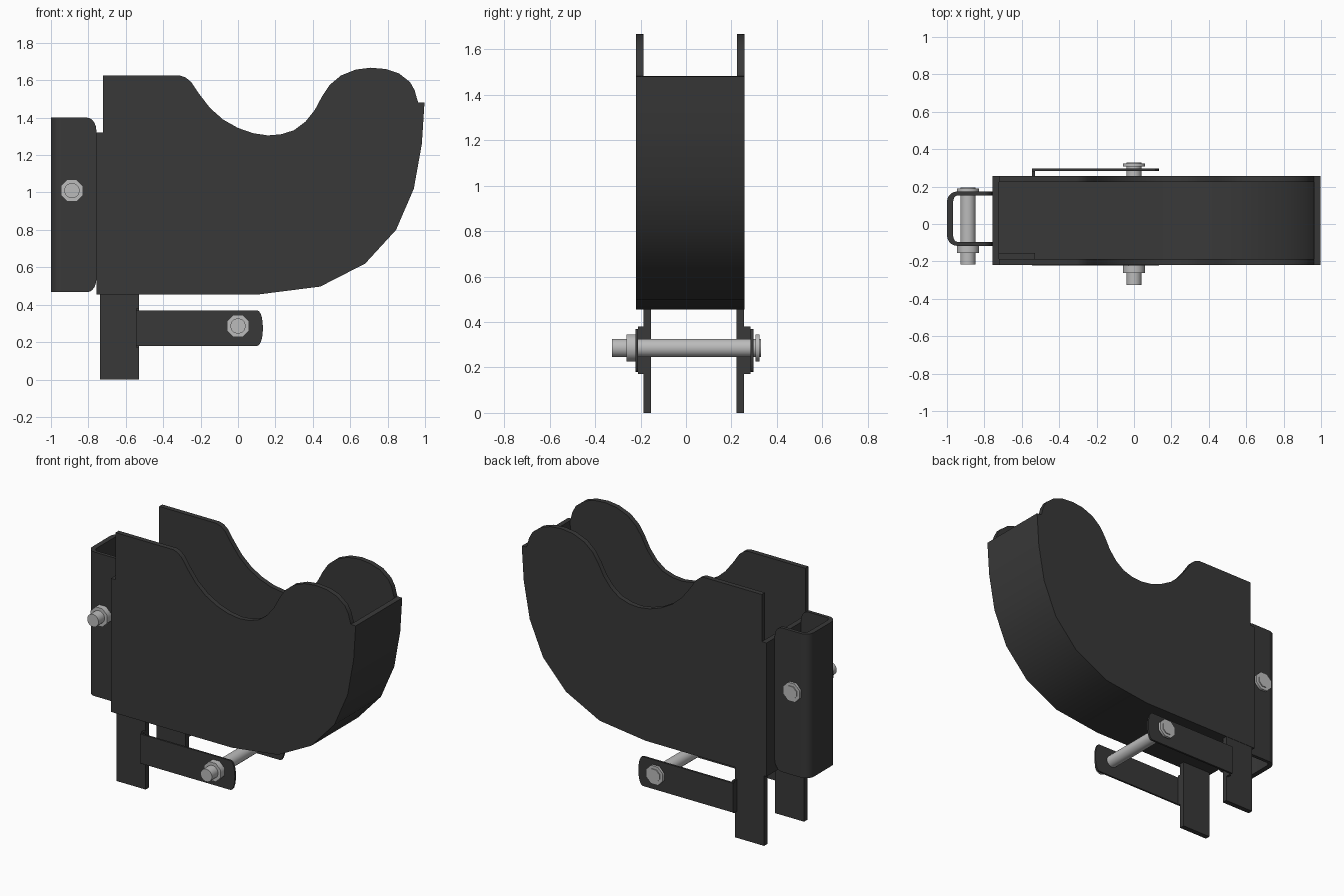
import bpy, bmesh, math
from mathutils import Vector

if "Cube" in bpy.data.objects:
    bpy.data.objects.remove(bpy.data.objects["Cube"])


def material(name, v):
    m = bpy.data.materials.new(name)
    m.diffuse_color = (v, v, v, 1)
    m.use_nodes = True
    m.node_tree.nodes["Principled BSDF"].inputs["Base Color"].default_value = m.diffuse_color
    return m


DARK = material("dark_steel", 0.04)
ZINC = material("zinc", 0.5)


def extrude(name, pts, a, b, axis='y', mat=DARK, angle=30):
    """Prism from a 2D outline: (x, z) swept along y, or (x, y) swept along z."""
    bm = bmesh.new()
    vs = [bm.verts.new((p[0], a, p[1]) if axis == 'y' else (p[0], p[1], a)) for p in pts]
    f = bm.faces.new(vs)
    new = bmesh.ops.extrude_face_region(bm, geom=[f])['geom']
    shift = Vector((0, b - a, 0)) if axis == 'y' else Vector((0, 0, b - a))
    bmesh.ops.translate(bm, vec=shift, verts=[v for v in new if isinstance(v, bmesh.types.BMVert)])
    bmesh.ops.recalc_face_normals(bm, faces=bm.faces)
    me = bpy.data.meshes.new(name)
    bm.to_mesh(me)
    bm.free()
    me.materials.append(mat)
    ob = bpy.data.objects.new(name, me)
    bpy.context.collection.objects.link(ob)
    bpy.ops.object.select_all(action='DESELECT')
    ob.select_set(True)
    bpy.context.view_layer.objects.active = ob
    bpy.ops.object.shade_smooth_by_angle(angle=math.radians(angle))
    return ob


def rect(x0, x1, z0, z1):
    return [(x0, z0), (x1, z0), (x1, z1), (x0, z1)]


def arc(cx, cz, rx, rz, a0, a1, n=5):
    return [(cx + rx * math.cos(math.radians(a0 + (a1 - a0) * i / n)),
             cz + rz * math.sin(math.radians(a0 + (a1 - a0) * i / n))) for i in range(n + 1)]


def round_right(x0, x1, z0, z1, rx, rz):
    """Rectangle with its two right-hand corners rounded."""
    return ([(x0, z1), (x0, z0)] + arc(x1 - rx, z0 + rz, rx, rz, -90, 0)
            + arc(x1 - rx, z1 - rz, rx, rz, 0, 90))


def inset(path, t):
    """Offset an open path to its left with mitred corners."""
    p = [Vector(q) for q in path]
    out = []
    for i, q in enumerate(p):
        d = [(p[j + 1] - p[j]).normalized() for j in (i - 1, i) if 0 <= j < len(p) - 1]
        n = [Vector((-e.y, e.x)) for e in d]
        m = sum(n, Vector((0, 0))).normalized()
        out.append(tuple(q + m * t / m.dot(n[0])))
    return out


# Wrap plate: rear wall, floor and curved nose
outer = [(-0.757, 1.32), (-0.757, 0.455), (0.11, 0.455), (0.44, 0.497), (0.68, 0.62),
         (0.845, 0.80), (0.94, 1.02), (0.983, 1.26), (0.997, 1.48)]
inner = inset(outer, 0.034)
extrude("wrap_plate", outer + inner[::-1], -0.22, 0.257)

# Two side plates with the saddle cut-out
saddle = [(0.957, 1.50), (0.945, 1.545), (0.92, 1.59), (0.86, 1.637), (0.79, 1.66), (0.71, 1.667),
          (0.63, 1.657), (0.55, 1.625), (0.49, 1.575), (0.45, 1.515), (0.41, 1.44),
          (0.36, 1.378), (0.30, 1.333), (0.23, 1.311), (0.16, 1.305), (0.08, 1.317),
          (0.0, 1.345), (-0.08, 1.39), (-0.15, 1.452), (-0.21, 1.53), (-0.25, 1.59),
          (-0.28, 1.615), (-0.31, 1.625), (-0.723, 1.625)]
for side, y0, y1 in (("front", -0.22, -0.188), ("back", 0.225, 0.257)):
    extrude(side + "_side_plate", inner + saddle, y0, y1)

# Legs, bent tabs and thin arms
for side, leg, tab, arm in (("front", (-0.188, -0.155), (-0.211, -0.188), (-0.223, -0.211)),
                            ("back", (0.222, 0.255), (0.255, 0.284), (0.284, 0.297))):
    extrude(side + "_leg", rect(-0.738, -0.53, 0, 0.52 if side == "front" else 0.456), *leg)
    extrude(side + "_arm_tab", rect(-0.545, -0.53, 0.172, 0.38), *tab)
    extrude(side + "_arm", round_right(-0.545, 0.133, 0.18, 0.37, 0.03, 0.09), *arm)

# Rear U channel: rounded web plus two flanges with rounded corners
web = arc(-0.945, -0.06, 0.055, 0.057, 270, 180) + arc(-0.945, 0.117, 0.055, 0.057, 180, 90)
web_in = arc(-0.945, 0.117, 0.022, 0.035, 90, 180) + arc(-0.945, -0.06, 0.022, 0.035, 180, 270)
extrude("channel_web", web + web_in, 0.467, 1.4, axis='z')
for side, y0, y1 in (("front", -0.117, -0.095), ("back", 0.152, 0.174)):
    extrude(side + "_channel_flange", round_right(-0.945, -0.757, 0.467, 1.4, 0.05, 0.07), y0, y1)


def disc(name, x, z, r, y0, y1, n=8):
    pts = [(x + r * math.cos((i + .5) * math.tau / n), z + r * math.sin((i + .5) * math.tau / n))
           for i in range(n)]
    extrude(name, pts, y0, y1, mat=ZINC, angle=50)


def bolt(name, x, z, tip, nut, head):
    disc(name + "_shaft", x, z, 0.041, tip, head[0] + 0.003, 16)
    disc(name + "_nut", x, z, 0.064, *nut)
    disc(name + "_head_washer", x, z, 0.064, *head)
    disc(name + "_head", x, z, 0.043, head[1] - 0.002, head[1] + 0.006)


# Cross bolts through the arms and the channel
bolt("lower_bolt", 0.0, 0.286, -0.325, (-0.262, -0.223), (0.307, 0.324))
bolt("rear_bolt", -0.888, 1.01, -0.217, (-0.155, -0.117), (0.174, 0.19))
